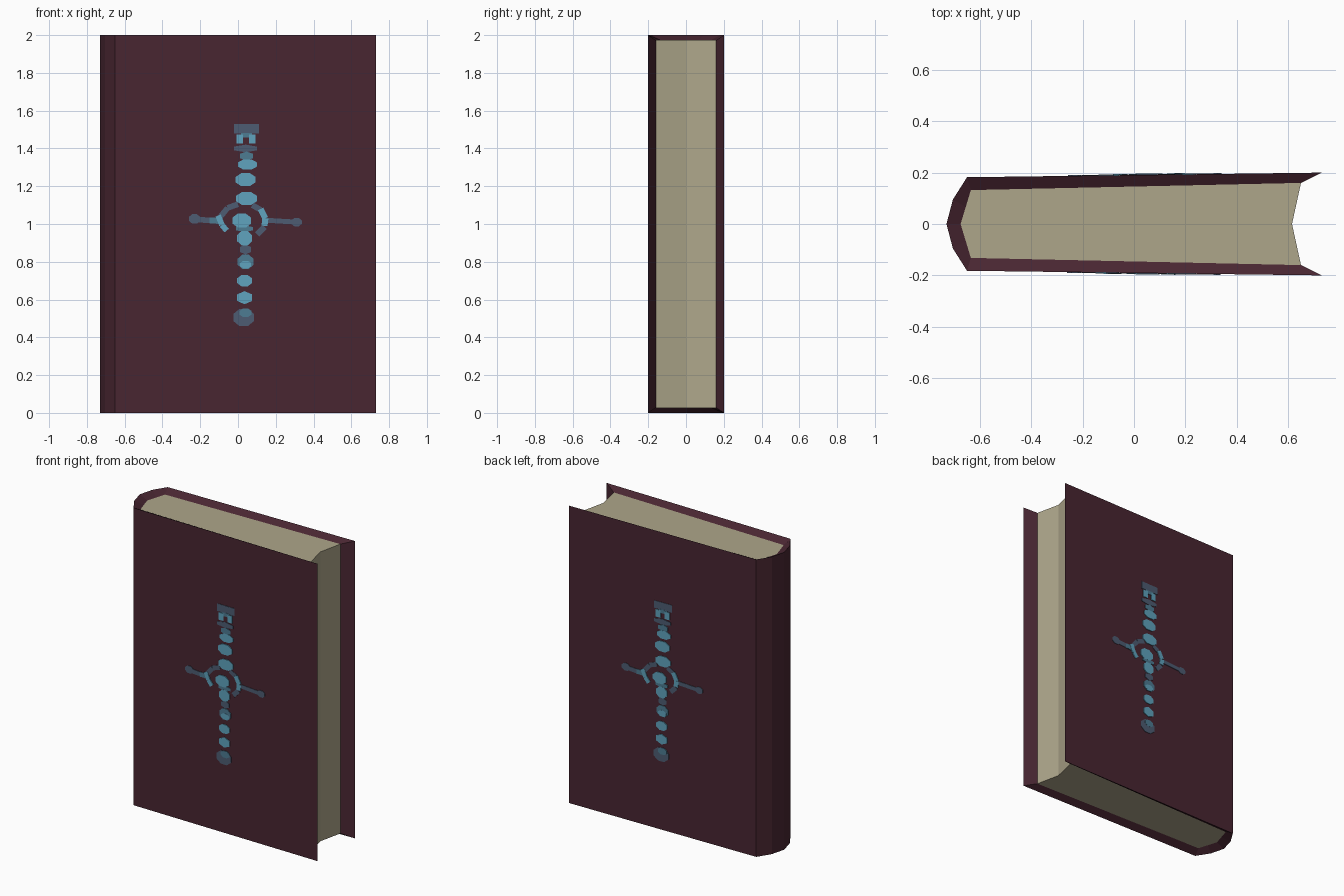
import bpy, bmesh, math

if "Cube" in bpy.data.objects:
    bpy.data.objects.remove(bpy.data.objects["Cube"])


def material(name, rgb):
    m = bpy.data.materials.new(name)
    m.diffuse_color = (*rgb, 1)
    m.use_nodes = True
    m.node_tree.nodes["Principled BSDF"].inputs["Base Color"].default_value = m.diffuse_color
    return m


MAROON = material("maroon cover", (0.066, 0.019, 0.031))
PAPER = material("aged paper", (0.42, 0.38, 0.255))
BRIGHT = material("bright blue", (0.115, 0.37, 0.52))
MID = material("mid blue", (0.075, 0.20, 0.29))
DIM = material("dull blue", (0.075, 0.108, 0.17))


def finish(bm, name, mats):
    bmesh.ops.recalc_face_normals(bm, faces=bm.faces)
    me = bpy.data.meshes.new(name)
    bm.to_mesh(me)
    bm.free()
    for m in mats:
        me.materials.append(m)
    ob = bpy.data.objects.new(name, me)
    bpy.context.collection.objects.link(ob)
    return ob


def mirrored(half):
    """Open profile: half from the fore-edge to the spine centre, mirrored in y."""
    return half + [(x, -y) for x, y in half[-2::-1]]


# Cover: hull whose rims slope inwards to the page block
outer = mirrored([(0.73, -0.2), (-0.65, -0.182), (-0.705, -0.095), (-0.73, 0)])
inner = mirrored([(0.65, -0.16), (-0.635, -0.132), (-0.655, -0.066), (-0.675, 0)])
bm = bmesh.new()
rings = []
for (ox, oy), (ix, iy) in zip(outer, inner):
    rings.append([bm.verts.new(c) for c in
                  ((ox, oy, 0), (ox, oy, 2), (ix, iy, 1.973), (ix, iy, 0.027))])
for a, b in zip(rings, rings[1:]):
    for i in range(4):
        j = (i + 1) % 4
        bm.faces.new((a[i], a[j], b[j], b[i]))
bm.faces.new(rings[0])
bm.faces.new(rings[-1])
finish(bm, "cover", [MAROON])

# Page block with a hollow fore-edge
bm = bmesh.new()
outline = inner + [(0.615, 0)]
low = bm.faces.new([bm.verts.new((x, y, 0.027)) for x, y in outline])
top = bmesh.ops.extrude_face_region(bm, geom=[low])["geom"]
bmesh.ops.translate(bm, vec=(0, 0, 1.946),
                    verts=[v for v in top if isinstance(v, bmesh.types.BMVert)])
finish(bm, "pages", [PAPER])

# Emblem pieces: (centre x, centre z, width, height, sides, colour), 0 bright 1 mid 2 dull
BLOCKS = [
    (0.045, 1.505, 0.13, 0.05, 4, 2), (0.04, 1.40, 0.12, 0.035, 6, 2),
    (0.045, 1.36, 0.07, 0.04, 6, 1), (0.05, 1.315, 0.10, 0.055, 8, 0),
    (0.04, 1.235, 0.105, 0.07, 8, 0), (0.045, 1.135, 0.11, 0.07, 8, 0),
    (0.02, 1.018, 0.10, 0.075, 8, 0), (0.035, 0.975, 0.09, 0.03, 6, 1),
    (0.035, 0.925, 0.08, 0.075, 8, 0), (0.04, 0.865, 0.06, 0.045, 6, 2),
    (0.04, 0.80, 0.085, 0.075, 8, 1), (0.04, 0.785, 0.06, 0.04, 8, 0),
    (0.035, 0.70, 0.08, 0.06, 8, 0), (0.035, 0.61, 0.08, 0.06, 6, 0),
    (0.03, 0.505, 0.11, 0.09, 8, 2), (0.04, 0.53, 0.065, 0.045, 8, 1),
    (-0.23, 1.027, 0.06, 0.05, 8, 2), (0.31, 1.01, 0.055, 0.045, 8, 2),
]
# Emblem strokes: (points, width, colour)
STROKES = [
    ([(0.01, 1.475), (0.01, 1.425)], 0.035, 0),
    ([(0.075, 1.475), (0.075, 1.425)], 0.035, 0),
    ([(0.015, 1.47), (0.075, 1.47)], 0.025, 1),
    ([(-0.23, 1.025), (-0.10, 1.015)], 0.03, 2),
    ([(-0.15, 1.018), (-0.09, 1.02)], 0.032, 1),
    ([(0.145, 1.02), (0.31, 1.01)], 0.026, 2),
    ([(0.0, 1.105), (-0.055, 1.085), (-0.10, 1.03)], 0.03, 2),
    ([(-0.105, 1.045), (-0.085, 0.995), (-0.06, 0.965)], 0.03, 0),
    ([(0.075, 1.10), (0.12, 1.075)], 0.03, 2),
    ([(0.12, 1.08), (0.145, 1.03), (0.14, 0.99)], 0.032, 0),
    ([(0.14, 0.985), (0.10, 0.945)], 0.032, 2),
]


def plate(bm, pts, colour, back):
    """Thin plate lying on the tapered cover board."""
    lift = (0.005, 0.004, 0.003)[colour]
    loops = []
    for h in (0, lift):
        loop = []
        for x, z in pts:
            x = 0.08 - x if back else x
            y = 0.1905 + 0.01304 * x + h
            loop.append(bm.verts.new((x, y if back else -y, z)))
        loops.append(loop)
    n = len(pts)
    faces = [bm.faces.new(loop) for loop in loops]
    for i in range(n):
        j = (i + 1) % n
        faces.append(bm.faces.new((loops[0][i], loops[0][j], loops[1][j], loops[1][i])))
    for f in faces:
        f.material_index = colour


for back in (False, True):
    bm = bmesh.new()
    for cx, cz, w, h, n, colour in BLOCKS:
        # regular polygon stretched so its flats fill the given box
        r = 0.5 / (math.cos(math.pi / n))
        pts = [(cx + w * r * math.cos((i + 0.5) * math.tau / n),
                cz + h * r * math.sin((i + 0.5) * math.tau / n)) for i in range(n)]
        plate(bm, pts, colour, back)
    for path, width, colour in STROKES:
        for (x0, z0), (x1, z1) in zip(path, path[1:]):
            d = math.hypot(x1 - x0, z1 - z0)
            nx, nz = (z0 - z1) / d * width / 2, (x1 - x0) / d * width / 2
            plate(bm, [(x0 - nx, z0 - nz), (x1 - nx, z1 - nz),
                       (x1 + nx, z1 + nz), (x0 + nx, z0 + nz)], colour, back)
    finish(bm, "back_emblem" if back else "front_emblem", [BRIGHT, MID, DIM])
